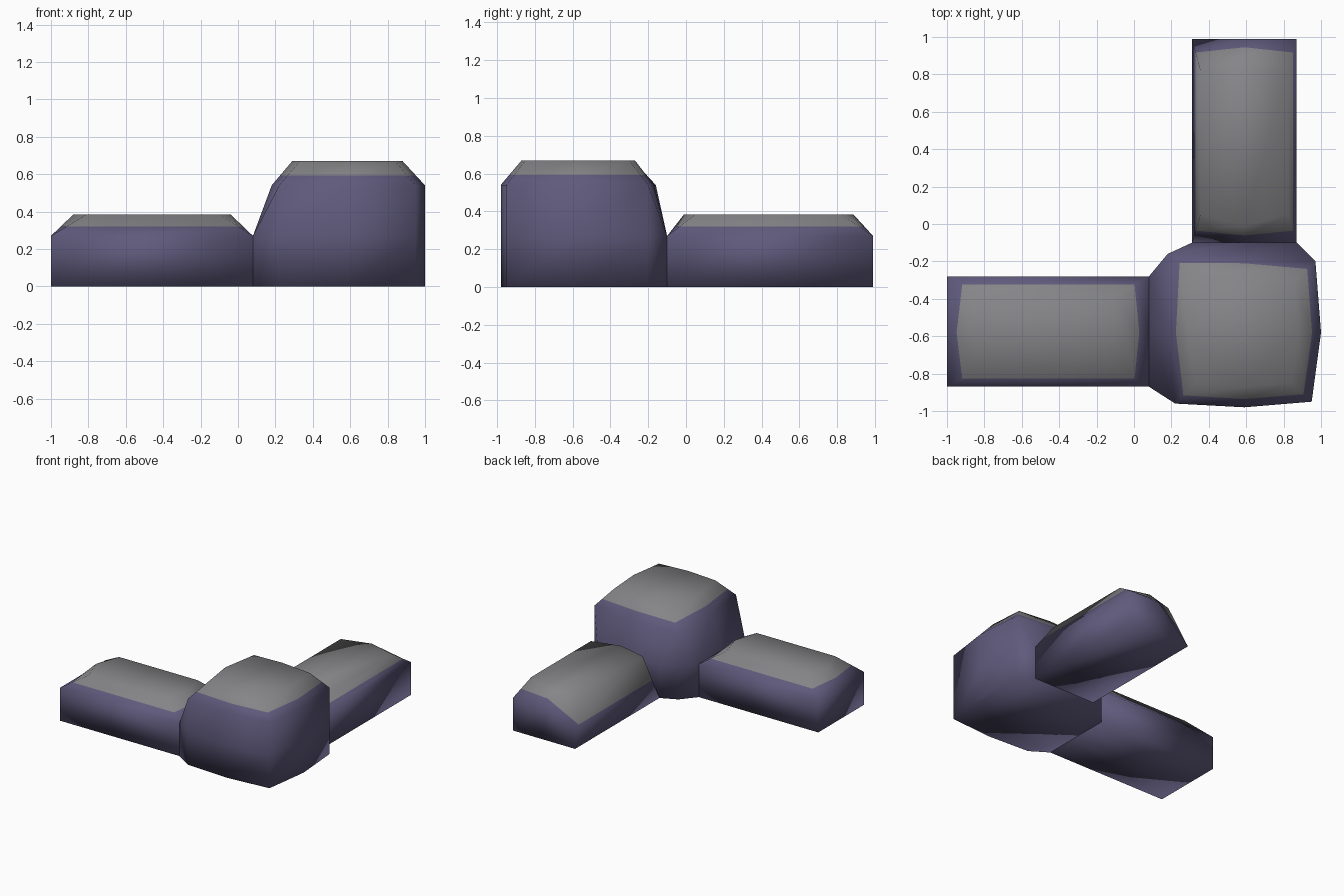
import bpy, bmesh
from mathutils import Vector

if "Cube" in bpy.data.objects:
    bpy.data.objects.remove(bpy.data.objects["Cube"])


def material(name, rgb):
    m = bpy.data.materials.new(name)
    m.diffuse_color = (*rgb, 1)
    m.use_nodes = True
    m.node_tree.nodes["Principled BSDF"].inputs["Base Color"].default_value = m.diffuse_color
    return m


STONE = material("purple stone", (0.115, 0.102, 0.2))
CAP = material("grey cap", (0.235, 0.235, 0.245))


def build(name, foot, shoulder, crown, blend):
    """Skin foot -> shoulder -> crown rings; grey starts part way up the bevel."""
    foot, shoulder, crown = ([Vector(p) for p in r] for r in (foot, shoulder, crown))
    edge = [a.lerp(b, blend) for a, b in zip(shoulder, crown)]
    bm = bmesh.new()
    rings = [[bm.verts.new(p) for p in r] for r in (foot, shoulder, edge, crown)]
    n = len(foot)
    for level in range(3):
        lo, hi = rings[level], rings[level + 1]
        for i in range(n):
            j = (i + 1) % n
            f = bm.faces.new((lo[i], lo[j], hi[j], hi[i]))
            f.material_index = int(level == 2)
    bm.faces.new(rings[0][::-1])
    bm.faces.new(rings[3]).material_index = 1
    bmesh.ops.remove_doubles(bm, verts=bm.verts, dist=0.0005)
    bmesh.ops.recalc_face_normals(bm, faces=bm.faces)
    for f in bm.faces:
        f.smooth = True
    me = bpy.data.meshes.new(name)
    bm.to_mesh(me)
    bm.free()
    me.materials.append(STONE)
    me.materials.append(CAP)
    ob = bpy.data.objects.new(name, me)
    bpy.context.collection.objects.link(ob)
    return ob


def with_z(points, z):
    return [(x, y, z) for x, y in points]


# Corner block: wide foot meeting the arms, narrower shoulder, bevelled top
foot = [(.08, -.87), (.22, -.96), (.59, -.98), (.95, -.95), (1, -.58), (.97, -.2),
        (.87, -.1), (.59, -.1), (.31, -.1), (.18, -.16), (.08, -.28), (.08, -.58)]
shoulder = [(.22, -.96), (.22, -.96), (.59, -.98), (.95, -.95), (1, -.58), (.97, -.2),
            (.97, -.2), (.59, -.17), (.18, -.16), (.18, -.16), (.18, -.16), (.18, -.58)]
crown = [(.33, -.85), (.33, -.85), (.59, -.87), (.84, -.85), (.88, -.58), (.86, -.3),
         (.86, -.3), (.59, -.27), (.34, -.28), (.34, -.28), (.34, -.28), (.29, -.58)]
block = build("corner_block", with_z(foot, .27), with_z(shoulder, .54),
              with_z(crown, .67), .4)

# Extend the block's foot straight down to the ground
bm = bmesh.new()
bm.from_mesh(block.data)
base = min(bm.faces, key=lambda f: f.calc_center_median().z)
out = bmesh.ops.extrude_face_region(bm, geom=[base])["geom"]
bmesh.ops.translate(bm, vec=(0, 0, -.27),
                    verts=[v for v in out if isinstance(v, bmesh.types.BMVert)])
if base.is_valid:
    bmesh.ops.delete(bm, geom=[base], context='FACES_ONLY')
bmesh.ops.recalc_face_normals(bm, faces=bm.faces)
bm.to_mesh(block.data)
bm.free()

# Left arm: straight walls with a bevelled top
foot = [(-1, -.87), (.08, -.87), (.08, -.58), (.08, -.28), (-1, -.28), (-1, -.58)]
crown = [(-.81, -.77), (-.1, -.77), (-.04, -.58), (-.1, -.38), (-.81, -.38), (-.88, -.58)]
build("left_arm", with_z(foot, 0), with_z(foot, .27), with_z(crown, .385), .43)

# Back arm: its inner side slopes from the ground up to the top
foot = [(.87, -.1), (.87, .99), (.59, .99), (.31, .99), (.31, -.1), (.59, -.1)]
crown = [(.825, .05), (.825, .82), (.59, .885), (.355, .82), (.355, .05), (.59, -.01)]
shoulder = [(x, y, 0 if x < .4 else .27) for x, y in foot]
build("back_arm", with_z(foot, 0), shoulder, with_z(crown, .385), .43)
